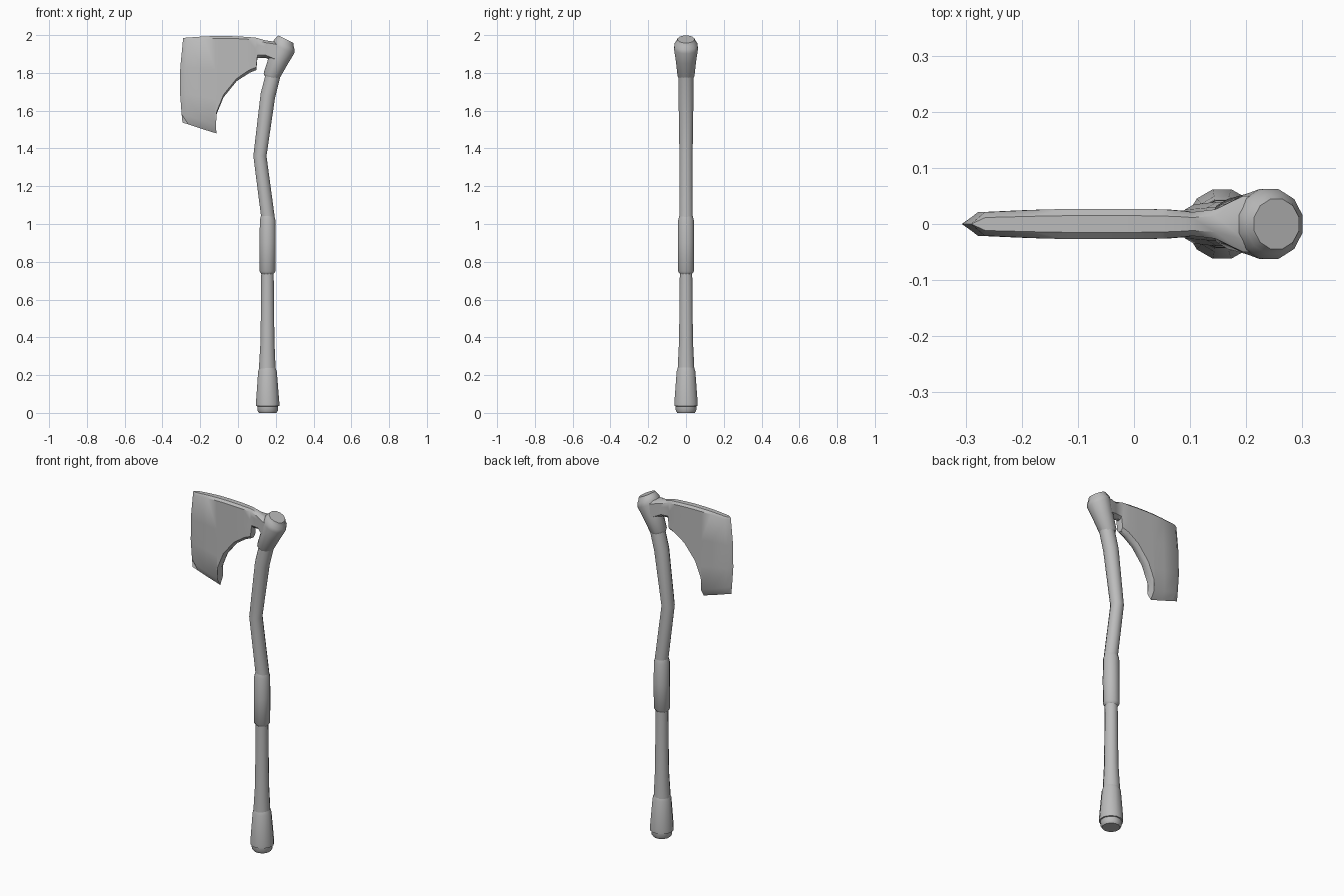
import bpy, bmesh, math
from mathutils import Vector

if "Cube" in bpy.data.objects:
    bpy.data.objects.remove(bpy.data.objects["Cube"], do_unlink=True)

grey = bpy.data.materials.new("plain_grey")
grey.use_nodes = True
grey.diffuse_color = (0.5, 0.5, 0.5, 1)
grey.node_tree.nodes["Principled BSDF"].inputs["Base Color"].default_value = (0.5, 0.5, 0.5, 1)

SIDES = 12


def finish(name, bm, angle):
    bmesh.ops.remove_doubles(bm, verts=bm.verts, dist=0.0002)
    bmesh.ops.recalc_face_normals(bm, faces=bm.faces)
    mesh = bpy.data.meshes.new(name)
    bm.to_mesh(mesh)
    bm.free()
    obj = bpy.data.objects.new(name, mesh)
    bpy.context.collection.objects.link(obj)
    mesh.materials.append(grey)
    bpy.ops.object.select_all(action='DESELECT')
    obj.select_set(True)
    bpy.context.view_layer.objects.active = obj
    bpy.ops.object.shade_smooth_by_angle(angle=math.radians(angle))
    return obj


def tube(name, stations, angle=40):
    """Closed tube through (x, z, radius, lean in degrees)."""
    bm = bmesh.new()
    rings = []
    for x, z, r, lean in stations:
        a = math.radians(lean)
        across = Vector((math.cos(a), 0, -math.sin(a)))
        ring = []
        for i in range(SIDES):
            t = math.tau * (i + 0.5) / SIDES
            p = Vector((x, 0, z)) + across * (r * math.cos(t))
            p.y = r * math.sin(t)
            ring.append(bm.verts.new(p))
        rings.append(ring)
    for a, b in zip(rings, rings[1:]):
        for i in range(SIDES):
            j = (i + 1) % SIDES
            bm.faces.new((a[i], a[j], b[j], b[i]))
    bm.faces.new(rings[0][::-1])
    bm.faces.new(rings[-1])
    return finish(name, bm, angle)


# Bent wooden handle
tube("handle", [
    (.155, .20, .046, 0), (.155, .25, .045, 0), (.156, .38, .038, 0),
    (.156, .74, .034, 0), (.158, 1.04, .037, -4), (.116, 1.36, .036, 0),
    (.158, 1.68, .041, 15), (.186, 1.79, .041, 20)])

# Wrapped grip
tube("grip", [
    (.156, .735, .033, 0), (.156, .75, .044, 0), (.157, .9, .044, 0),
    (.157, 1.02, .043, 0), (.157, 1.045, .036, 0)], 50)

# Flared pommel with a recessed foot
tube("pommel", [
    (.157, 0, .048, 0), (.157, .012, .056, 0), (.157, .035, .057, 0),
    (.157, .036, .064, 0), (.157, .055, .064, 0), (.156, .22, .051, 0),
    (.156, .24, .044, 0)])

# Leaning socket with a stepped cap
tube("socket", [
    (.176, 1.775, .040, 17), (.178, 1.785, .046, 18), (.215, 1.87, .056, 22),
    (.240, 1.928, .065, 24), (.245, 1.948, .063, 25), (.248, 1.963, .054, 26),
    (.254, 1.978, .046, 26)])

# Blade columns: top x, top z, bottom x, bottom z, half thickness
columns = [
    (-.29, 1.985, -.294, 1.537, 0), (-.265, 1.987, -.262, 1.527, .021),
    (-.18, 1.993, -.19, 1.503, .025), (-.12, 1.995, -.115, 1.48, .027),
    (-.10, 1.995, -.12, 1.565, .027), (-.06, 1.995, -.077, 1.67, .027),
    (0, 1.993, -.008, 1.755, .027), (.05, 1.99, .06, 1.80, .026),
    (.09, 1.987, .097, 1.815, .023), (.103, 1.984, .103, 1.88, .021),
    (.145, 1.972, .145, 1.88, .026), (.195, 1.965, .19, 1.86, .050),
    (.24, 1.95, .24, 1.86, .050)]


def blade():
    bm = bmesh.new()
    sides = {1: [], -1: []}
    for n, (xt, zt, xb, zb, half) in enumerate(columns):
        top, bottom = Vector((xt, 0, zt)), Vector((xb, 0, zb))
        length = (top - bottom).length
        sharp = n < 4
        low = 1 - (.045 if sharp else .015) / length
        rows = [(0, .55), (.012 / length, 1), (.35, 1), (.65, 1),
                (low, 1), (1, 0 if sharp else .4)]
        for s, grid in sides.items():
            line = []
            for v, w in rows:
                p = top.lerp(bottom, v)
                if n < 2:                       # curved cutting edge
                    p.x -= .016 * math.sin(math.pi * v)
                p.y = s * half * w
                line.append(bm.verts.new(p))
            grid.append(line)
    # Cheeks
    for grid in sides.values():
        for a, b in zip(grid, grid[1:]):
            for i in range(len(a) - 1):
                bm.faces.new((a[i], a[i + 1], b[i + 1], b[i]))
    # Spine and underside
    left, right = sides[1], sides[-1]
    for n in range(len(columns) - 1):
        bm.faces.new((left[n][0], left[n + 1][0], right[n + 1][0], right[n][0]))
        if n >= 3:
            bm.faces.new((left[n][-1], left[n + 1][-1], right[n + 1][-1], right[n][-1]))
    # Inner end, hidden in the socket
    bm.faces.new(left[-1] + right[-1][::-1])
    finish("blade", bm, 42)


blade()
